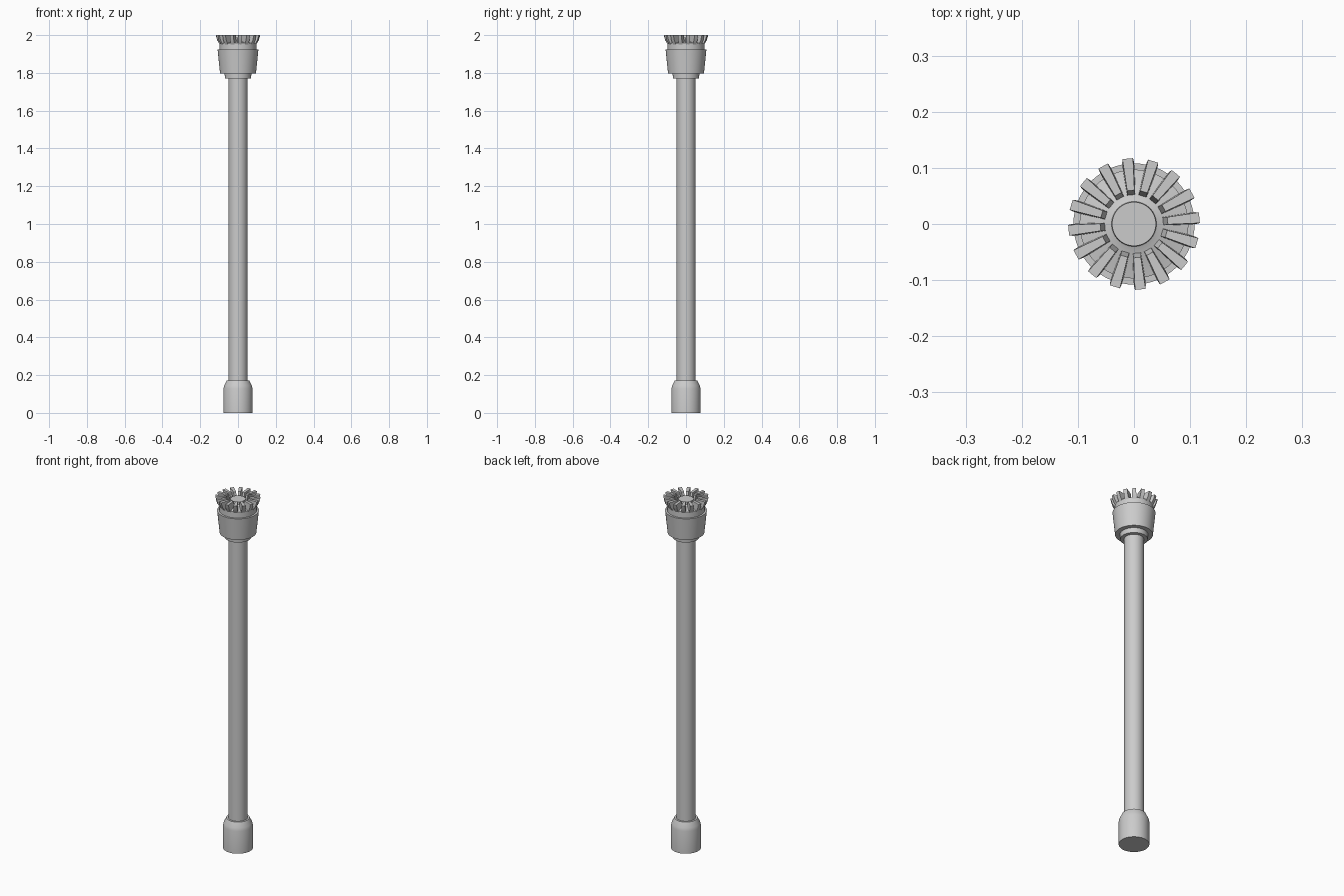
import bpy, bmesh, math

if "Cube" in bpy.data.objects:
    bpy.data.objects.remove(bpy.data.objects["Cube"])

SEG = 64


def lathe(name, profile, seg=SEG):
    """Revolve a (radius, z) profile round z; the ends are closed with caps."""
    bm = bmesh.new()
    rings = []
    for r, z in profile:
        rings.append([bm.verts.new((r * math.cos(2 * math.pi * i / seg),
                                    r * math.sin(2 * math.pi * i / seg), z))
                      for i in range(seg)])
    for a, b in zip(rings, rings[1:]):
        for i in range(seg):
            j = (i + 1) % seg
            bm.faces.new((a[i], a[j], b[j], b[i]))
    bm.faces.new(rings[0][::-1])
    bm.faces.new(rings[-1])
    return finish(name, bm)


def finish(name, bm):
    bmesh.ops.recalc_face_normals(bm, faces=bm.faces)
    me = bpy.data.meshes.new(name)
    bm.to_mesh(me)
    bm.free()
    ob = bpy.data.objects.new(name, me)
    bpy.context.collection.objects.link(ob)
    bpy.ops.object.select_all(action='DESELECT')
    ob.select_set(True)
    bpy.context.view_layer.objects.active = ob
    bpy.ops.object.shade_smooth_by_angle(angle=math.radians(25))
    return ob


# Foot with a rounded shoulder
lathe("foot", [(0.077, 0), (0.077, 0.128), (0.073, 0.145), (0.06, 0.172)])

# Long shaft
lathe("shaft", [(0.05, 0.165), (0.05, 1.775)])

# Collar under the cup
lathe("collar", [(0.069, 1.77), (0.071, 1.80)])

# Flared cup with a flat lip
lathe("cup", [(0.095, 1.797), (0.108, 1.923)])

# Inner head rising from the lip, with a central plug
lathe("inner_head", [(0.097, 1.915), (0.097, 1.958), (0.05, 1.968),
                     (0.04, 1.972), (0.039, 1.988)])

# Crown of radial teeth: (radius, z, half width)
tooth = [(0.049, 1.955, 0.0075), (0.060, 2.0, 0.0065), (0.117, 2.0, 0.0095),
         (0.110, 1.973, 0.0105), (0.096, 1.95, 0.0105)]
bm = bmesh.new()
for k in range(16):
    a = math.radians(5.5 + 22.5 * k)
    c, s = math.cos(a), math.sin(a)
    sides = [[bm.verts.new((r * c - d * w * s, r * s + d * w * c, z))
              for r, z, w in tooth] for d in (-1, 1)]
    left, right = sides
    bm.faces.new(left)
    bm.faces.new(right[::-1])
    for i in range(len(tooth)):
        j = (i + 1) % len(tooth)
        bm.faces.new((left[i], right[i], right[j], left[j]))
finish("crown_teeth", bm)
